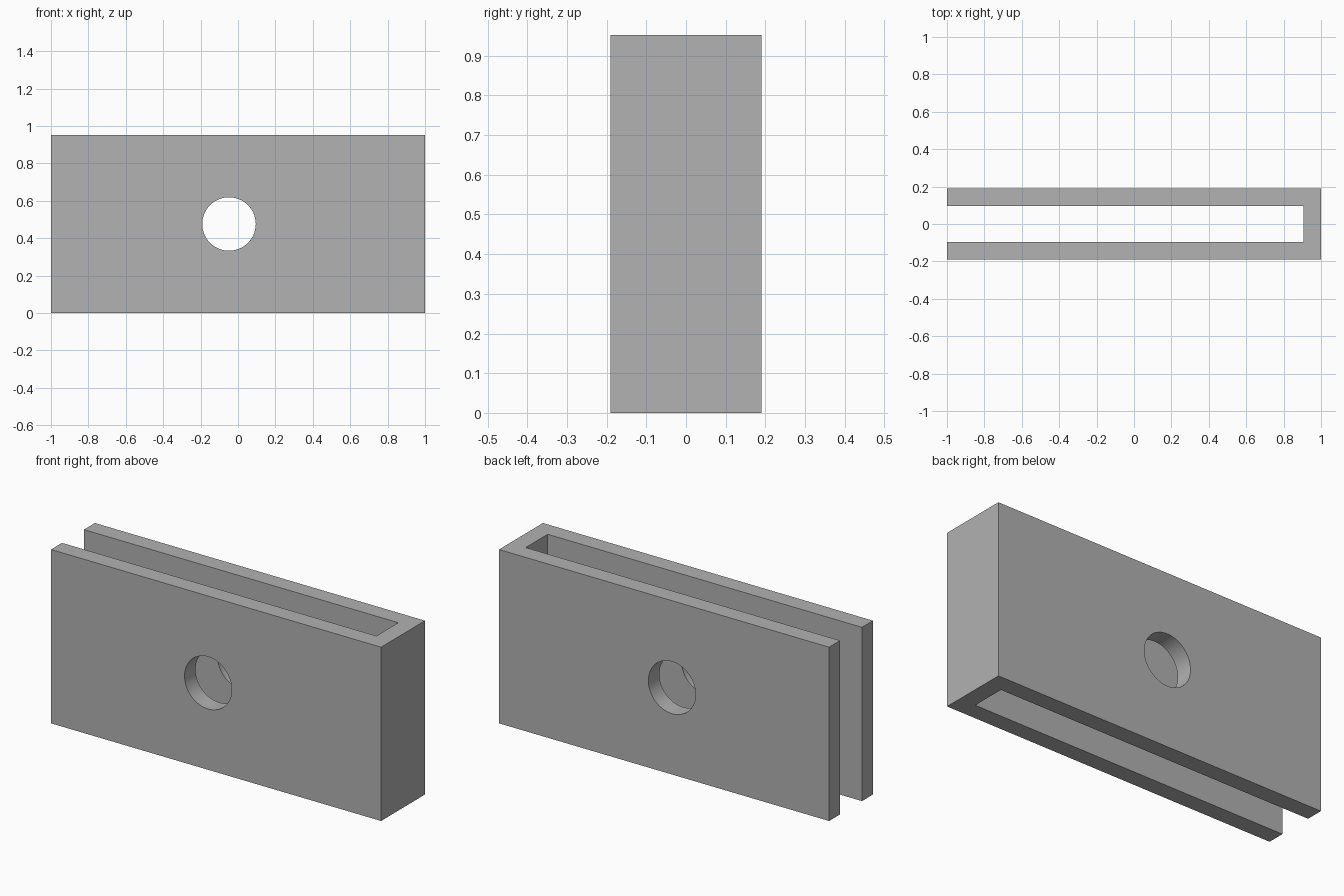
import bpy
import bmesh
import math

LENGTH, DEPTH, HEIGHT, WALL = 2.0, 0.38, 0.952, 0.095
HOLE_X, HOLE_RADIUS = -0.048, 0.143

cube = bpy.data.objects.get("Cube")
if cube:
    bpy.data.objects.remove(cube, do_unlink=True)

# Single grey material
grey = bpy.data.materials.new("plain_grey")
grey.use_nodes = True
color = (0.445, 0.445, 0.445, 1)
grey.diffuse_color = color
grey.node_tree.nodes["Principled BSDF"].inputs["Base Color"].default_value = color

# U-shaped channel: plan outline extruded upward, open at the -x end
x, y = LENGTH / 2, DEPTH / 2
inner_x, inner_y = x - WALL, y - WALL
outline = [(-x, -y), (x, -y), (x, y), (-x, y),
           (-x, inner_y), (inner_x, inner_y), (inner_x, -inner_y), (-x, -inner_y)]
bm = bmesh.new()
base = bm.faces.new([bm.verts.new((px, py, 0)) for px, py in outline])
extruded = bmesh.ops.extrude_face_region(bm, geom=[base])["geom"]
bmesh.ops.translate(bm, vec=(0, 0, HEIGHT),
                    verts=[v for v in extruded if isinstance(v, bmesh.types.BMVert)])
bmesh.ops.recalc_face_normals(bm, faces=bm.faces)
mesh = bpy.data.meshes.new("slotted_bracket")
bm.to_mesh(mesh)
bm.free()
mesh.materials.append(grey)
bracket = bpy.data.objects.new("slotted_bracket", mesh)
bpy.context.collection.objects.link(bracket)

# Round hole through both walls
bpy.ops.mesh.primitive_cylinder_add(vertices=64, radius=HOLE_RADIUS, depth=DEPTH * 2,
                                    location=(HOLE_X, 0, HEIGHT / 2),
                                    rotation=(math.pi / 2, 0, 0))
cutter = bpy.context.object
cutter.name = "hole_cutter"
cutter.data.materials.append(grey)
cut = bracket.modifiers.new("hole", 'BOOLEAN')
cut.operation = 'DIFFERENCE'
cut.solver = 'EXACT'
cut.object = cutter

# Apply the cut, drop the cutter and smooth the hole walls
bpy.ops.object.select_all(action='DESELECT')
bracket.select_set(True)
bpy.context.view_layer.objects.active = bracket
bpy.ops.object.modifier_apply(modifier=cut.name)
bpy.data.objects.remove(cutter, do_unlink=True)
bpy.ops.object.shade_smooth_by_angle(angle=math.radians(30))
